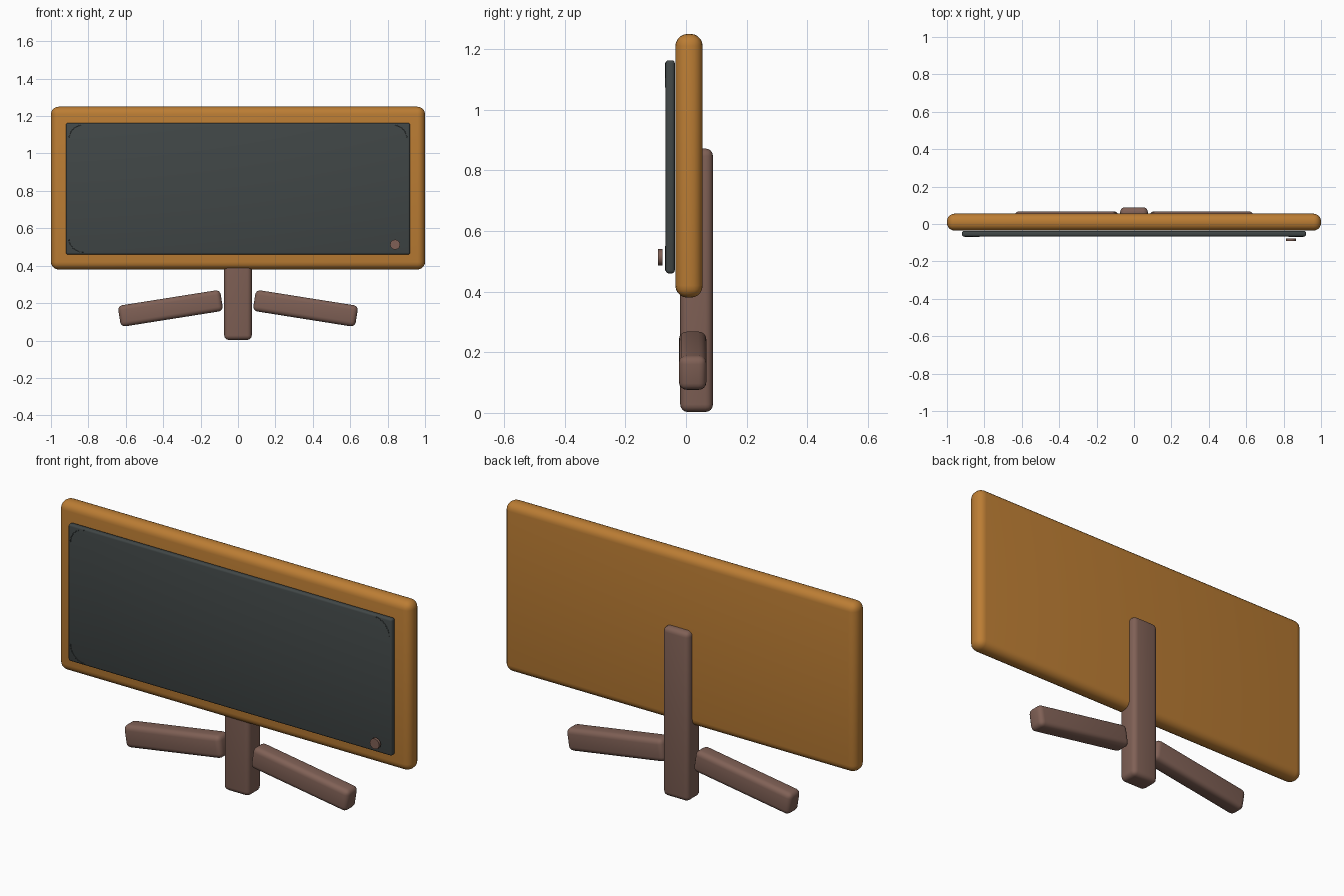
import bpy, math

if "Cube" in bpy.data.objects:
    bpy.data.objects.remove(bpy.data.objects["Cube"])


def material(name, rgb):
    m = bpy.data.materials.new(name)
    m.diffuse_color = (*rgb, 1)
    m.use_nodes = True
    m.node_tree.nodes["Principled BSDF"].inputs["Base Color"].default_value = m.diffuse_color
    return m


ORANGE = material("warm orange wood", (0.50, 0.205, 0.034))
SLATE = material("slate screen", (0.052, 0.062, 0.062))
BROWN = material("brown wood", (0.215, 0.118, 0.092))


def finish(obj, name, mat):
    obj.name = name
    obj.data.materials.append(mat)
    bpy.ops.object.shade_smooth_by_angle(angle=math.radians(35))
    return obj


def rounded_box(name, lo, hi, bevel, mat, segments=4, tilt=0):
    """Bevelled box between two corners, tilted about y around its centre."""
    centre = [(a + b) / 2 for a, b in zip(lo, hi)]
    bpy.ops.mesh.primitive_cube_add(size=1, location=centre)
    obj = bpy.context.object
    obj.scale = [b - a for a, b in zip(lo, hi)]
    bpy.ops.object.transform_apply(location=False, rotation=False, scale=True)
    mod = obj.modifiers.new("Bevel", 'BEVEL')
    mod.width, mod.segments = bevel, segments
    bpy.ops.object.modifier_apply(modifier=mod.name)
    obj.rotation_euler.y = tilt
    return finish(obj, name, mat)


# Casing and screen
rounded_box("casing", (-1, -0.035, 0.38), (1, 0.055, 1.25), 0.04, ORANGE, 5)
rounded_box("screen", (-0.92, -0.067, 0.46), (0.92, -0.037, 1.163), 0.01, SLATE, 3)

# Stand post and two splayed feet
rounded_box("stand_post", (-0.074, -0.019, 0.003), (0.074, 0.089, 0.872), 0.025, BROWN)
for side, label in ((-1, "left"), (1, "right")):
    c = side * 0.361
    rounded_box("foot_" + label, (c - 0.277, -0.023, 0.115), (c + 0.277, 0.067, 0.229),
                0.025, BROWN, tilt=side * math.radians(9))

# Power button, floating just ahead of the screen
bpy.ops.mesh.primitive_cylinder_add(vertices=12, radius=0.027, depth=0.014,
                                    location=(0.84, -0.085, 0.513),
                                    rotation=(math.pi / 2, 0, 0))
finish(bpy.context.object, "power_button", BROWN)

# Thin curved corner lines on the screen face
for i, (sx, sz) in enumerate(((-1, 1), (1, 1), (-1, -1))):
    curve = bpy.data.curves.new("corner_line", 'CURVE')
    curve.dimensions = '3D'
    curve.bevel_depth, curve.bevel_resolution = 0.002, 1
    spline = curve.splines.new('POLY')
    spline.points.add(8)
    for k, p in enumerate(spline.points):
        a = k / 8 * math.pi / 2
        p.co = (sx * (0.825 + 0.08 * math.cos(a)), -0.067,
                0.812 + sz * (0.262 + 0.08 * math.sin(a)), 1)
    curve.materials.append(SLATE)
    bpy.context.collection.objects.link(
        bpy.data.objects.new("screen_corner_line_%d" % i, curve))
